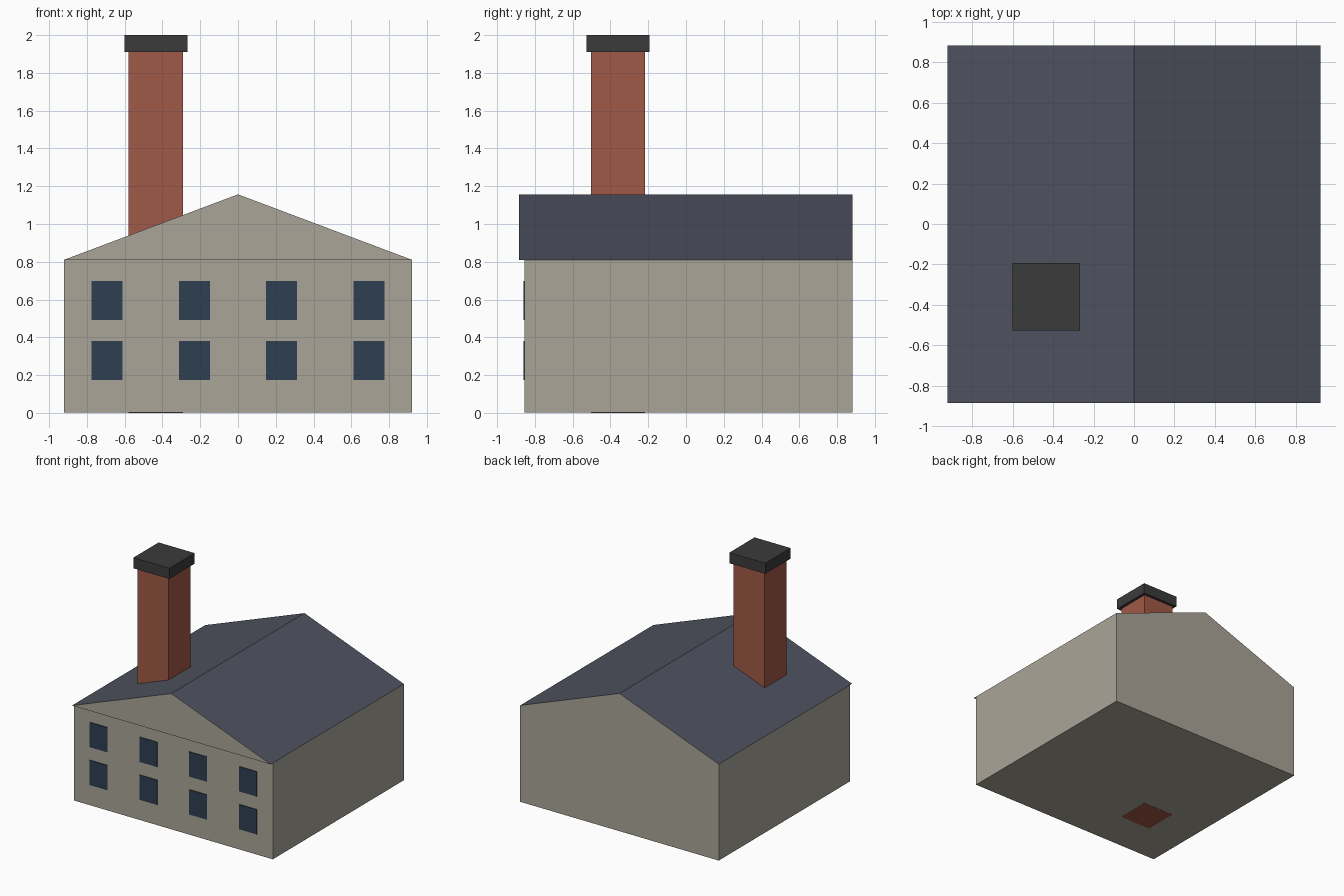
import bpy
import bmesh

cube = bpy.data.objects.get("Cube")
if cube:
    bpy.data.objects.remove(cube, do_unlink=True)


def material(name, rgb):
    """Flat colour from 0-255 display values, stored as linear."""
    lin = [((c / 255 + 0.055) / 1.055) ** 2.4 for c in rgb]
    mat = bpy.data.materials.new(name)
    mat.use_nodes = True
    mat.diffuse_color = (*lin, 1)
    bsdf = next(n for n in mat.node_tree.nodes if n.type == "BSDF_PRINCIPLED")
    bsdf.inputs["Base Color"].default_value = (*lin, 1)
    return mat


STONE = material("beige stone", (170, 165, 152))
SLATE = material("blue grey slate", (78, 82, 95))
BRICK = material("red brick", (160, 89, 71))
SOOT = material("dark cap", (59, 59, 59))
GLASS = material("dark blue glass", (45, 63, 81))


def prism(name, profile, y0, y1, *mats):
    """Extrude an x-z outline from y0 to y1."""
    bm = bmesh.new()
    face = bm.faces.new([bm.verts.new((x, y0, z)) for x, z in profile])
    ext = bmesh.ops.extrude_face_region(bm, geom=[face])
    moved = [v for v in ext["geom"] if isinstance(v, bmesh.types.BMVert)]
    bmesh.ops.translate(bm, verts=moved, vec=(0, y1 - y0, 0))
    bmesh.ops.recalc_face_normals(bm, faces=bm.faces)
    # the second material goes on upward slopes
    if len(mats) > 1:
        for f in bm.faces:
            f.material_index = int(f.normal.z > 0.1)
    mesh = bpy.data.meshes.new(name)
    bm.to_mesh(mesh)
    bm.free()
    for m in mats:
        mesh.materials.append(m)
    obj = bpy.data.objects.new(name, mesh)
    bpy.context.collection.objects.link(obj)
    return obj


def block(name, x, y, z, mat):
    return prism(name, [(x[0], z[0]), (x[1], z[0]), (x[1], z[1]), (x[0], z[1])],
                 y[0], y[1], mat)


HALF, EAVES, RIDGE = 0.922, 0.81, 1.157
FRONT, BACK = -0.855, 0.882

# Walls and gabled roof with a small front overhang
block("walls", (-HALF, HALF), (FRONT, BACK), (0.001, EAVES), STONE)
prism("roof", [(-HALF, EAVES), (HALF, EAVES), (0, RIDGE)], -0.885, BACK, STONE, SLATE)

# Chimney runs down through the house to the ground
CX, CY = -0.435, -0.36


def chimney_part(name, half, z, mat):
    block(name, (CX - half, CX + half), (CY - half, CY + half), z, mat)


chimney_part("chimney", 0.144, (0, 1.92), BRICK)
chimney_part("chimney_cap", 0.167, (1.911, 2.0), SOOT)

# Two rows of four windows on the front
for row, z in (("lower", 0.277), ("upper", 0.595)):
    for i in range(4):
        x = (i - 1.5) * 0.462
        block(f"{row}_window_{i + 1}", (x - 0.082, x + 0.082),
              (FRONT - 0.006, FRONT + 0.002), (z - 0.104, z + 0.104), GLASS)
